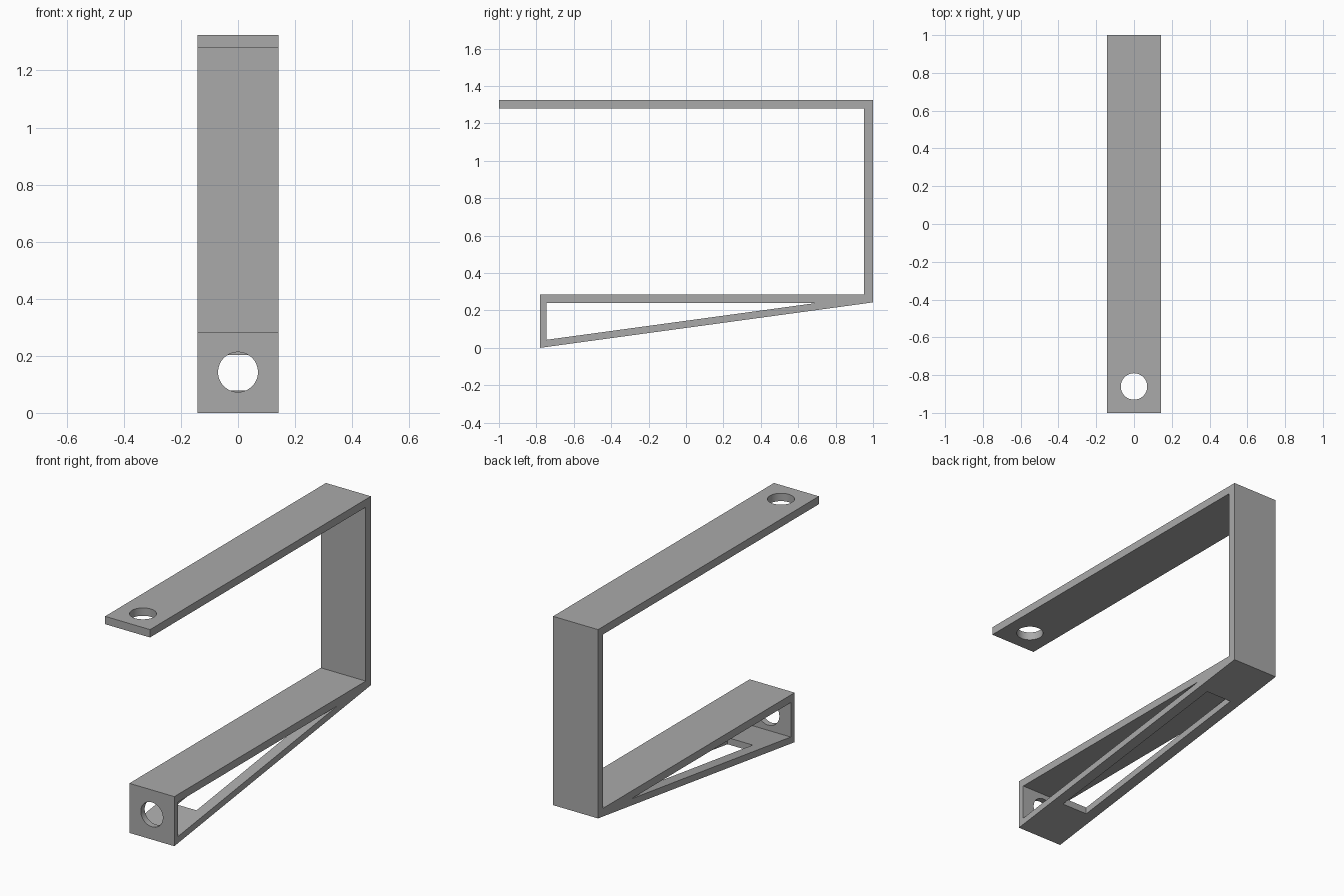
import bpy
import bmesh
from math import radians
from mathutils import Matrix

cube = bpy.data.objects.get("Cube")
if cube:
    bpy.data.objects.remove(cube, do_unlink=True)

WIDTH = 0.285

grey = bpy.data.materials.new("plain grey")
grey.use_nodes = True
COLOR = (0.4, 0.4, 0.4, 1)
grey.diffuse_color = COLOR
grey.node_tree.nodes["Principled BSDF"].inputs["Base Color"].default_value = COLOR


def make_object(name, bm):
    bmesh.ops.recalc_face_normals(bm, faces=bm.faces)
    mesh = bpy.data.meshes.new(name)
    bm.to_mesh(mesh)
    bm.free()
    mesh.materials.append(grey)
    obj = bpy.data.objects.new(name, mesh)
    bpy.context.collection.objects.link(obj)
    return obj


def prism(name, profile, width):
    """Extrude a (y, z) side profile across x, centred on x = 0."""
    bm = bmesh.new()
    face = bm.faces.new([bm.verts.new((-width / 2, y, z)) for y, z in profile])
    result = bmesh.ops.extrude_face_region(bm, geom=[face])
    verts = [v for v in result["geom"] if isinstance(v, bmesh.types.BMVert)]
    bmesh.ops.translate(bm, verts=verts, vec=(width, 0, 0))
    return make_object(name, bm)


def drill(name, location, tilt):
    """A round cutter, upright or tilted about x."""
    bm = bmesh.new()
    matrix = Matrix.Translation(location) @ Matrix.Rotation(tilt, 4, "X")
    bmesh.ops.create_cone(bm, cap_ends=True, segments=64, radius1=0.07,
                          radius2=0.07, depth=0.15, matrix=matrix)
    return make_object(name, bm)


# Bent strap: top arm, back upright, shelf and wedge-shaped foot
bracket = prism("hook_bracket", [
    (-1, 1.325), (1, 1.325), (1, 0.243), (-0.78, 0), (-0.78, 0.284),
    (0.953, 0.284), (0.953, 1.28), (-1, 1.28)], WIDTH)

cutters = [
    # Triangular opening between shelf and sloping brace
    prism("wedge_cutter", [(-0.745, 0.043), (0.7, 0.24), (-0.745, 0.24)], 1),
    # Long slot through the brace only
    prism("slot_cutter", [(-0.49, -0.05), (0.7, 0.1), (0.7, 0.239), (-0.49, 0.12)], 0.16),
    # Round holes in the top arm and the front wall
    drill("arm_hole_cutter", (0, -0.86, 1.3), 0),
    drill("front_hole_cutter", (0, -0.78, 0.143), radians(90)),
]

bpy.context.view_layer.objects.active = bracket
for cutter in cutters:
    cutter.hide_render = True
    mod = bracket.modifiers.new(cutter.name, "BOOLEAN")
    mod.operation = "DIFFERENCE"
    mod.solver = "EXACT"
    mod.object = cutter
    bpy.ops.object.modifier_apply(modifier=mod.name)
    bpy.data.objects.remove(cutter, do_unlink=True)

# Smooth hole walls, sharp strap edges
bpy.ops.object.select_all(action="DESELECT")
bracket.select_set(True)
bpy.ops.object.shade_smooth_by_angle(angle=radians(30))
